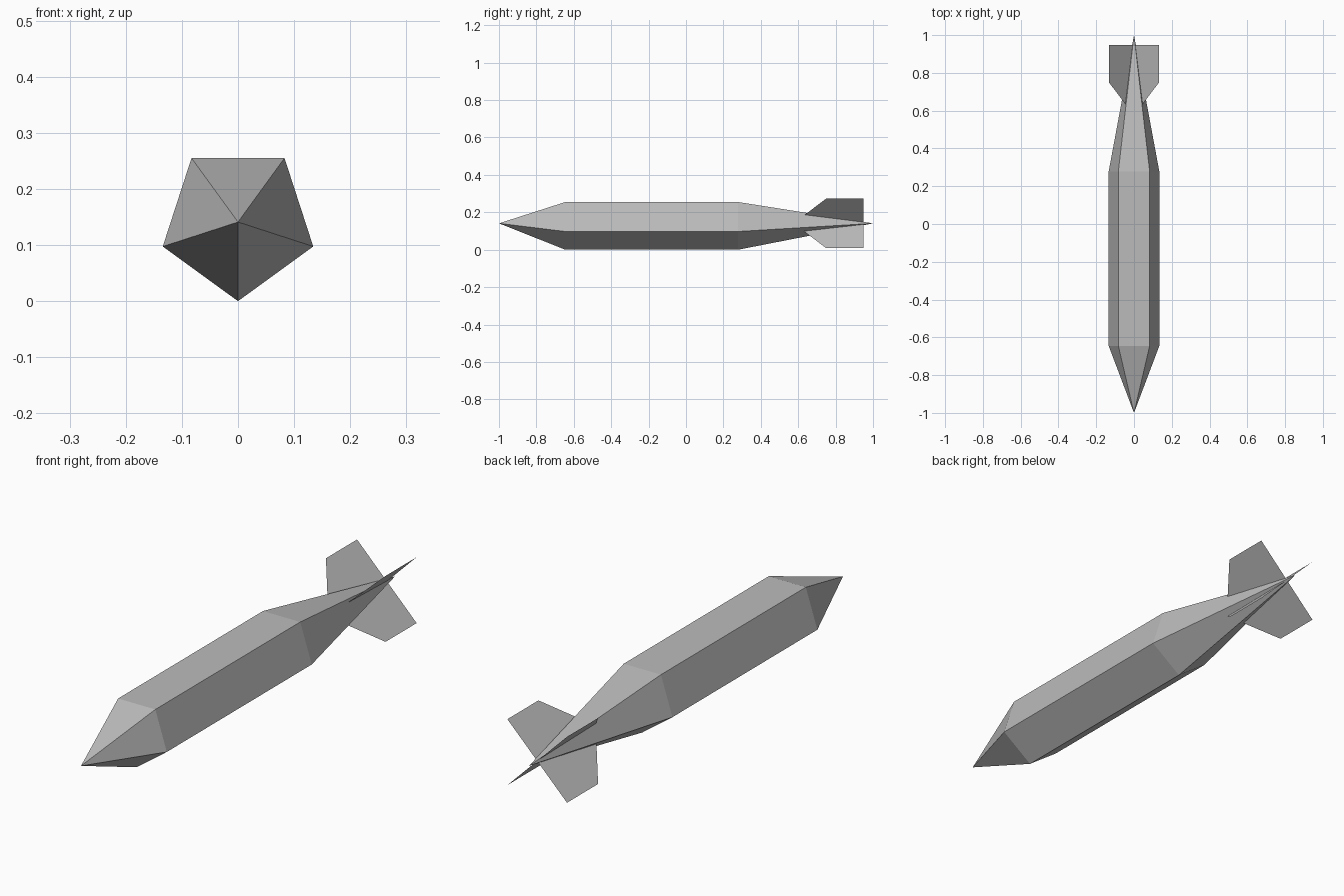
import bpy, bmesh
from math import sin, cos, pi

cube = bpy.data.objects.get("Cube")
if cube:
    bpy.data.objects.remove(cube)

RADIUS = 0.141
SIDES = 5

grey = bpy.data.materials.new("plain grey")
grey.use_nodes = True
colour = (0.5, 0.5, 0.5, 1)
grey.diffuse_color = colour
grey.node_tree.nodes["Principled BSDF"].inputs["Base Color"].default_value = colour


def finish(bm, name):
    mesh = bpy.data.meshes.new(name)
    bm.to_mesh(mesh)
    bm.free()
    mesh.materials.append(grey)
    obj = bpy.data.objects.new(name, mesh)
    obj.location.z = RADIUS
    bpy.context.collection.objects.link(obj)
    return obj


# Body: two pentagonal rings closed by a pointed nose and a long pointed tail
bm = bmesh.new()
nose = bm.verts.new((0, -1, 0))
tail = bm.verts.new((0, 1, 0))
angles = [-pi / 2 + 2 * pi * i / SIDES for i in range(SIDES)]
front, back = [[bm.verts.new((RADIUS * cos(a), y, RADIUS * sin(a))) for a in angles]
               for y in (-0.645, 0.278)]
for i in range(SIDES):
    j = (i + 1) % SIDES
    bm.faces.new((nose, front[i], front[j]))
    bm.faces.new((front[i], back[i], back[j], front[j]))
    bm.faces.new((back[i], tail, back[j]))
bmesh.ops.recalc_face_normals(bm, faces=bm.faces)
finish(bm, "body")

# Tail fins: four thin sheets crossing at the tail
fin_profile = [(0, 0.575), (0.188, 0.75), (0.188, 0.948), (0, 0.948)]
for k, name in enumerate(("upper_left", "upper_right", "lower_right", "lower_left")):
    a = pi / 4 + k * pi / 2
    bm = bmesh.new()
    bm.faces.new([bm.verts.new((r * cos(a), y, r * sin(a))) for r, y in fin_profile])
    finish(bm, name + "_fin")
